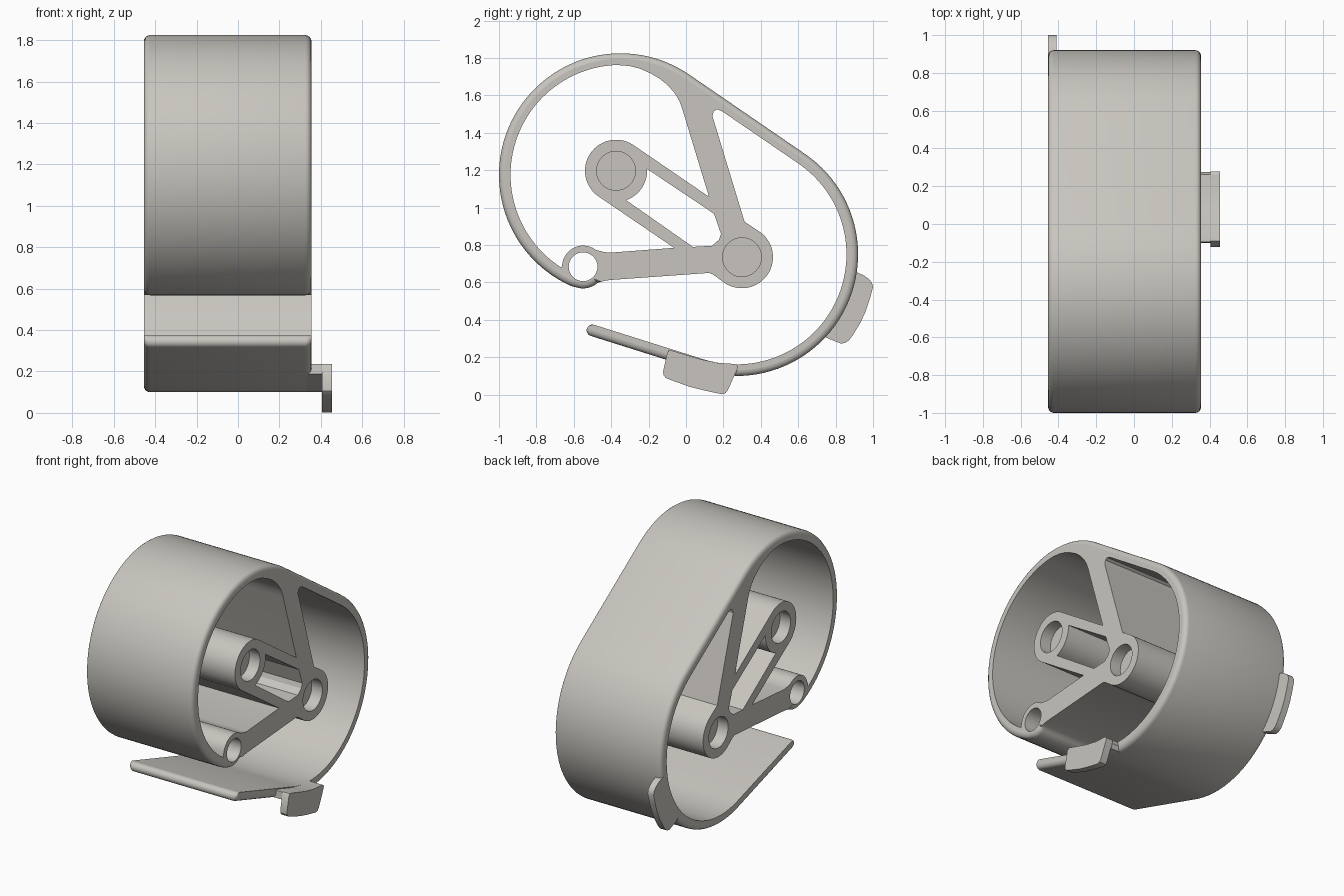
import bpy, bmesh, math

if "Cube" in bpy.data.objects:
    bpy.data.objects.remove(bpy.data.objects["Cube"])

X0, X1 = -0.455, 0.355             # housing width
A, B = (-0.35, 1.175), (0.27, 0.75)  # centres of the wall's two round ends
R, WALL, FILLET = 0.65, 0.062, 0.03
HUB = (-0.55, 0.684)               # small pierced hub
BOSS_A, BOSS_B = (-0.374, 1.197), (0.299, 0.735)
BOSS_R, BORE_R, BORE_DEPTH = 0.166, 0.104, 0.08
SIDE = 55.57                       # normal angle of the straight upper wall
TAIL, TAIL_LEN = -107.5, 0.613     # normal angle and length of the straight lip

mat = bpy.data.materials.new("warm_grey")
mat.diffuse_color = (0.58, 0.56, 0.52, 1)
mat.use_nodes = True
mat.node_tree.nodes["Principled BSDF"].inputs["Base Color"].default_value = mat.diffuse_color


def arc(c, r, a0, a1, n):
    """Points (y, z) on an arc, angles in degrees."""
    out = []
    for i in range(n + 1):
        a = math.radians(a0 + (a1 - a0) * i / n)
        out.append((c[0] + r * math.cos(a), c[1] + r * math.sin(a)))
    return out


def outline(inset):
    """Outer boundary of the housing; inset shrinks the rounded outer wall."""
    u = (math.cos(math.radians(TAIL)), math.sin(math.radians(TAIL)))
    back = (u[1], -u[0])
    pts = arc(HUB, 0.116 - inset, 312, 252, 8)
    pts += arc(A, R - inset, 246, SIDE, 56)
    pts += arc(B, R - inset, SIDE, TAIL, 48)
    # rounded end of the lip
    mid, half = (WALL + inset) / 2, (WALL - inset) / 2
    for i in range(9):
        t = math.pi * i / 8
        off = R - mid + half * math.cos(t)
        d = TAIL_LEN + (0.031 - inset * 0.6) * math.sin(t)
        pts.append((B[0] + u[0] * off + back[0] * d, B[1] + u[1] * off + back[1] * d))
    pts += arc(B, R - WALL, TAIL, SIDE, 48)
    # top of the right opening, down the strut, round the lower boss, along the arm
    pts += [(0.215, 1.50), (0.19, 1.517), (0.166, 1.526), (0.148, 1.515), (0.141, 1.49),
            (0.313, 0.925)]
    pts += arc(BOSS_B, BOSS_R, 55, -125, 28)
    pts += [(0.145, 0.642), (0.125, 0.651), (-0.395, 0.614), (-0.43, 0.61), (-0.455, 0.604)]
    return pts


# opening to the left of the struts
left_opening = arc(A, R - WALL, 237.5, 92, 48)
left_opening += [(-0.30, 1.757), (-0.246, 1.743), (-0.19, 1.718), (-0.139, 1.688),
                 (-0.095, 1.652), (-0.059, 1.61), (-0.035, 1.57), (-0.02, 1.528),
                 (0.123, 1.058)]
left_opening += arc(BOSS_A, BOSS_R, SIDE, 180 + SIDE, 28)
left_opening += [(-0.064, 0.785), (-0.41, 0.759), (-0.44, 0.763)]
left_opening += arc(HUB, 0.113, 52, 176, 14)

# slot between the two link bars
link_slot = arc(BOSS_A, BOSS_R, -71, 3.5, 12)
link_slot += [(0.15, 0.967), (0.187, 0.86), (0.176, 0.828), (0.139, 0.796), (0.037, 0.79)]

hub_hole = arc(HUB, 0.077, 0, 348.75, 31)
bores = [arc(c, BORE_R, 0, 351, 39) for c in (BOSS_A, BOSS_B)]


def ring(bm, pts, x):
    return [bm.verts.new((x, y, z)) for y, z in pts]


def skin(bm, rings):
    for a, b in zip(rings, rings[1:]):
        for i in range(len(a)):
            j = (i + 1) % len(a)
            bm.faces.new((a[i], a[j], b[j], b[i]))


def cap(bm, loops):
    edges = []
    for vs in loops:
        for i, v in enumerate(vs):
            w = vs[(i + 1) % len(vs)]
            edges.append(bm.edges.get((v, w)) or bm.edges.new((v, w)))
    bmesh.ops.triangle_fill(bm, use_beauty=True, edges=edges, normal=(1, 0, 0))


def finish(bm, name):
    """Fix normals, keep flat ends crisp and curved walls smooth."""
    bmesh.ops.recalc_face_normals(bm, faces=bm.faces)
    bm.normal_update()
    for f in bm.faces:
        f.smooth = True
    for e in bm.edges:
        if len(e.link_faces) == 2:
            flat = [abs(f.normal.x) > 0.999 for f in e.link_faces]
            e.smooth = flat[0] == flat[1] and e.calc_face_angle(0) < math.radians(30)
    me = bpy.data.meshes.new(name)
    bm.to_mesh(me)
    bm.free()
    me.materials.append(mat)
    ob = bpy.data.objects.new(name, me)
    bpy.context.collection.objects.link(ob)


def prism(name, pts, x0, x1):
    bm = bmesh.new()
    a, b = ring(bm, pts, x0), ring(bm, pts, x1)
    skin(bm, [a, b])
    cap(bm, [a])
    cap(bm, [b])
    finish(bm, name)


# housing: wall, struts and bosses in one extruded section with filleted outer rims
bm = bmesh.new()
stations = []
for i in range(5):
    t = math.radians(90 * i / 4)
    stations.append((FILLET * (1 - math.sin(t)), FILLET * (1 - math.cos(t))))
levels = [(X0 + d, ins) for ins, d in stations]
levels += [(X1 - d, ins) for ins, d in reversed(stations)]
outer = [ring(bm, outline(ins), x) for x, ins in levels]
skin(bm, outer)
ends = [[outer[0]], [outer[-1]]]
for pts in (left_opening, link_slot, hub_hole):
    a, b = ring(bm, pts, X0), ring(bm, pts, X1)
    skin(bm, [a, b])
    ends[0].append(a)
    ends[1].append(b)
# blind bores at both ends of each boss
for pts in bores:
    for k, (x, s) in enumerate(((X0, 1), (X1, -1))):
        a, b = ring(bm, pts, x), ring(bm, pts, x + s * BORE_DEPTH)
        skin(bm, [a, b])
        bm.faces.new(b)
        ends[k].append(a)
for loops in ends:
    cap(bm, loops)
finish(bm, "housing")

# rear tab on the left rim
rear_tab = [(0.919, 0.652), (0.95, 0.638), (0.978, 0.618), (0.994, 0.598), (1.0, 0.575),
            (0.983, 0.513), (0.96, 0.443), (0.93, 0.38), (0.89, 0.315), (0.872, 0.291),
            (0.852, 0.277), (0.828, 0.273), (0.75, 0.305)]
rear_tab += arc(B, 0.605, -42.8, -8.6, 10)
prism("rear_tab", rear_tab, X0, -0.41)

# lower tab plate and the neck that joins it to the lip
tab_top = [(0.262, 0.164), (0.17, 0.17), (0.075, 0.19), (-0.075, 0.236)]
lower_tab = tab_top + [(-0.09, 0.237), (-0.1, 0.225), (-0.122, 0.125), (-0.121, 0.105),
                       (-0.108, 0.089), (-0.086, 0.08), (0.02, 0.042), (0.1, 0.022),
                       (0.19, 0.003), (0.211, 0.008), (0.224, 0.025), (0.273, 0.134),
                       (0.277, 0.152)]
prism("lower_tab", lower_tab, 0.405, 0.455)
neck = tab_top + [(-0.095, 0.236), (-0.1, 0.187), (0.0745, 0.131), (0.15, 0.112),
                  (0.22, 0.102), (0.262, 0.1), (0.275, 0.13)]
prism("lower_tab_neck", neck, 0.32, 0.405)
